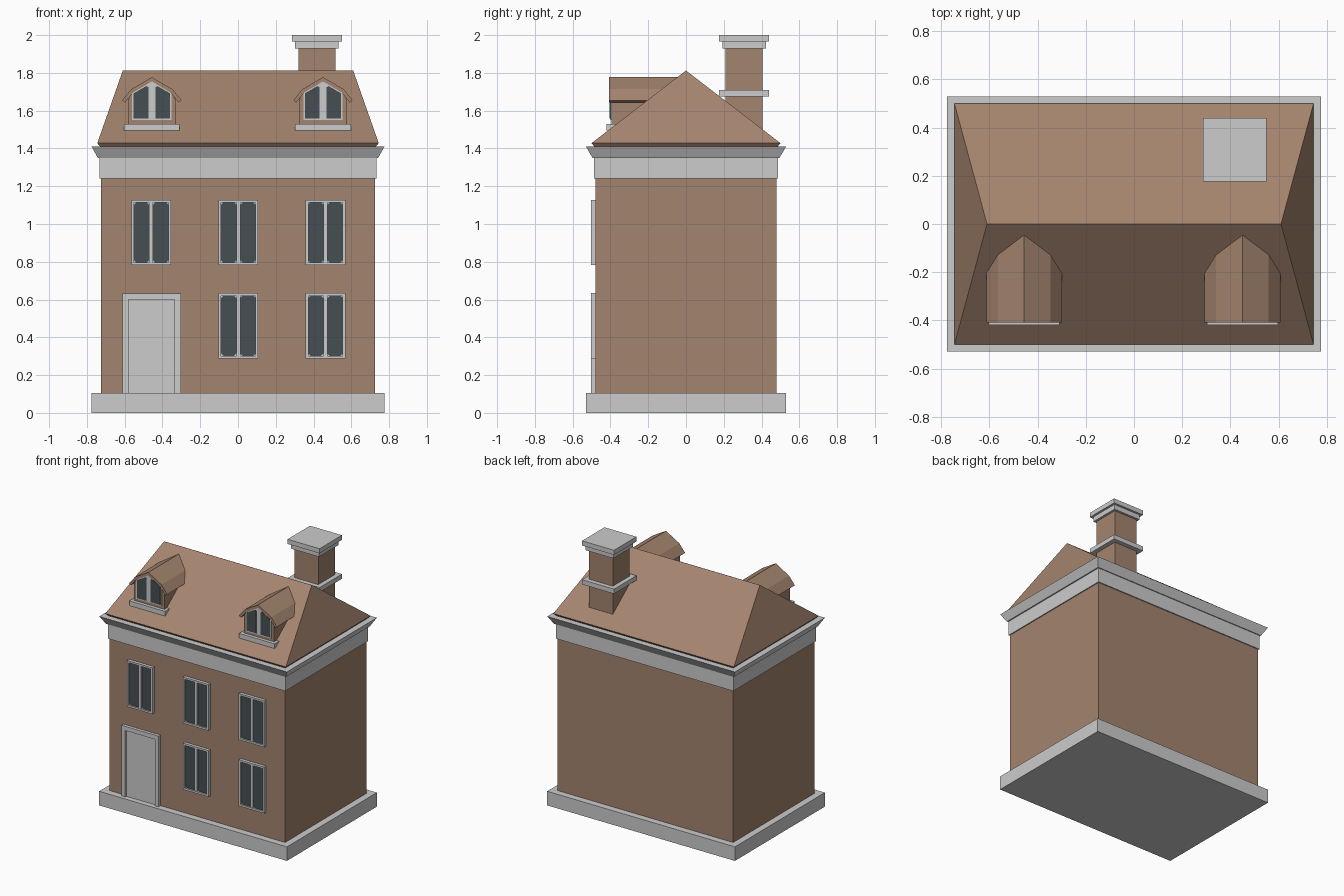
import bpy, bmesh

if "Cube" in bpy.data.objects:
    bpy.data.objects.remove(bpy.data.objects["Cube"])


def srgb(r, g, b):
    def f(c):
        c /= 255
        return c / 12.92 if c <= 0.04045 else ((c + 0.055) / 1.055) ** 2.4
    return (f(r), f(g), f(b), 1)


def material(name, rgb):
    m = bpy.data.materials.new(name)
    m.diffuse_color = srgb(*rgb)
    m.use_nodes = True
    m.node_tree.nodes["Principled BSDF"].inputs["Base Color"].default_value = m.diffuse_color
    return m


BRICK = material("brown brick", (164, 132, 110))
STONE = material("grey stone", (204, 204, 204))
GLASS = material("dark glass", (70, 78, 84))


def finish(name, bm, mat):
    bmesh.ops.recalc_face_normals(bm, faces=bm.faces)
    me = bpy.data.meshes.new(name)
    bm.to_mesh(me)
    bm.free()
    me.materials.append(mat)
    ob = bpy.data.objects.new(name, me)
    bpy.context.collection.objects.link(ob)
    return ob


def loft(name, rings, mat):
    """Skin equal-length point rings and cap both ends."""
    bm = bmesh.new()
    vs = [[bm.verts.new(p) for p in r] for r in rings]
    n = len(rings[0])
    for a, b in zip(vs, vs[1:]):
        for i in range(n):
            j = (i + 1) % n
            bm.faces.new((a[i], a[j], b[j], b[i]))
    bm.faces.new(vs[0])
    bm.faces.new(vs[-1])
    return finish(name, bm, mat)


def rect(hx, hy, z, cx=0, cy=0):
    return [(cx - hx, cy - hy, z), (cx + hx, cy - hy, z),
            (cx + hx, cy + hy, z), (cx - hx, cy + hy, z)]


def block(name, hx, hy, z0, z1, mat, cx=0, cy=0):
    return loft(name, [rect(hx, hy, z0, cx, cy), rect(hx, hy, z1, cx, cy)], mat)


def prism(name, profile, y0, y1, mat, cx=0):
    """Extrude an (x, z) profile along y."""
    return loft(name, [[(cx + x, y, z) for x, z in profile] for y in (y0, y1)], mat)


def frame(name, cx, hw, z0, z1, w, y0, y1, mat, bottom=True):
    """Raised border, with an optional bottom rail."""
    if bottom:
        bm = bmesh.new()
        loops = []
        for y in (y0, y1):
            for d in (0, w):
                loops.append([bm.verts.new(p) for p in (
                    (cx - hw + d, y, z0 + d), (cx + hw - d, y, z0 + d),
                    (cx + hw - d, y, z1 - d), (cx - hw + d, y, z1 - d))])
        o0, i0, o1, i1 = loops
        for a, b in ((o0, i0), (i0, i1), (i1, o1), (o1, o0)):
            for i in range(4):
                j = (i + 1) % 4
                bm.faces.new((a[i], a[j], b[j], b[i]))
        return finish(name, bm, mat)
    i = hw - w
    return prism(name, [(-hw, z0), (-hw, z1), (hw, z1), (hw, z0), (i, z0),
                        (i, z1 - w), (-i, z1 - w), (-i, z0)], y0, y1, mat, cx)


# Plinth, walls and cornice
block("plinth", 0.775, 0.53, 0, 0.105, STONE)
block("walls", 0.725, 0.48, 0.105, 1.30, BRICK)
block("frieze", 0.733, 0.488, 1.24, 1.35, STONE)
loft("cornice", [rect(0.742, 0.495, 1.35), rect(0.775, 0.53, 1.41)], STONE)

# Hipped roof with a narrow undercut eave
loft("roof", [rect(0.73, 0.485, 1.41), rect(0.745, 0.5, 1.428),
              rect(0.61, 0.0005, 1.812)], BRICK)

# Chimney with a collar and stepped cap
CX, CY = 0.418, 0.308
block("chimney_stack", 0.098, 0.098, 1.43, 1.935, BRICK, CX, CY)
block("chimney_collar", 0.132, 0.132, 1.675, 1.71, STONE, CX, CY)
block("chimney_cap_lower", 0.115, 0.115, 1.928, 1.965, STONE, CX, CY)
block("chimney_cap_upper", 0.132, 0.132, 1.965, 2.0, STONE, CX, CY)


# House windows: two clipped-corner panes in a raised frame
def window(cx, z0):
    z1, hw, c = z0 + 0.346, 0.105, 0.012
    prism("window_back", [(-hw, z0), (hw, z0), (hw, z1), (-hw, z1)],
          -0.488, -0.475, STONE, cx)
    frame("window_frame", cx, hw, z0, z1, 0.014, -0.503, -0.475, STONE)
    prism("window_mullion", [(-0.011, z0), (0.011, z0), (0.011, z1), (-0.011, z1)],
          -0.5, -0.475, STONE, cx)
    for s in (-1, 1):
        a, b, l, h = 0.011, 0.091, z0 + 0.014, z1 - 0.014
        pane = [(a + c, l), (b - c, l), (b, l + c), (b, h - c),
                (b - c, h), (a + c, h), (a, h - c), (a, l + c)]
        prism("window_pane", [(s * x, z) for x, z in pane],
              -0.492, -0.486, GLASS, cx)


for x in (-0.46, 0.002, 0.463):
    window(x, 0.782)
for x in (0.002, 0.463):
    window(x, 0.288)

# Door and its surround
frame("door_surround", -0.457, 0.154, 0.105, 0.632, 0.032, -0.503, -0.475, STONE, False)
prism("door", [(-0.125, 0.105), (0.125, 0.105), (0.125, 0.602), (-0.125, 0.602)],
      -0.49, -0.475, STONE, -0.457)


def mirrored(half):
    """Complete a left-to-centre profile whose last point lies on x = 0."""
    return half + [(-x, z) for x, z in reversed(half[:-1])]


# Dormers with two-pitch roofs
for cx in (-0.456, 0.45):
    prism("dormer_body", mirrored([(-0.125, 1.48), (-0.125, 1.66), (-0.1, 1.702), (0, 1.76)]),
          -0.395, -0.05, BRICK, cx)
    outer = mirrored([(-0.157, 1.655), (-0.109, 1.714), (0, 1.777)])
    inner = mirrored([(-0.142, 1.643), (-0.098, 1.697), (0, 1.755)])
    prism("dormer_roof", outer + inner[::-1], -0.408, -0.02, BRICK, cx)
    prism("dormer_sill", [(-0.147, 1.495), (0.147, 1.495), (0.147, 1.53), (-0.147, 1.53)],
          -0.42, -0.36, STONE, cx)
    prism("dormer_window_frame", mirrored([(-0.104, 1.55), (-0.104, 1.697), (0, 1.755)]),
          -0.401, -0.39, STONE, cx)
    for s in (-1, 1):
        pane = [(0.018, 1.558), (0.096, 1.558), (0.096, 1.692), (0.03, 1.73), (0.018, 1.724)]
        prism("dormer_pane", [(s * x, z) for x, z in pane], -0.404, -0.399, GLASS, cx)
